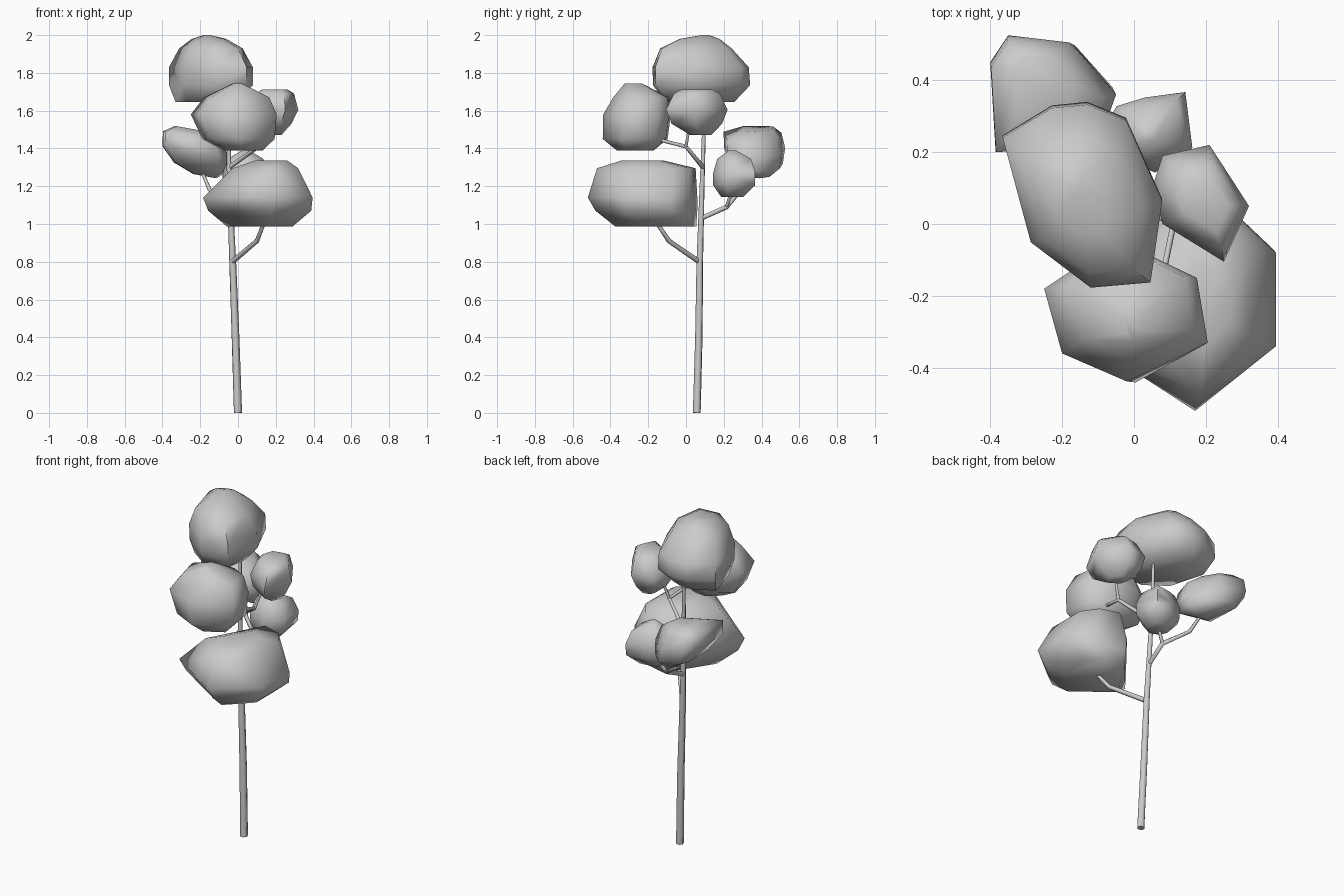
import bpy, bmesh


def smooth(ob, angle):
    bpy.ops.object.select_all(action='DESELECT')
    ob.select_set(True)
    bpy.context.view_layer.objects.active = ob
    bpy.ops.object.shade_smooth_by_angle(angle=angle)


def limb(name, path):
    """Tapered six-sided tube through (x, y, z, radius) points."""
    cu = bpy.data.curves.new(name, 'CURVE')
    cu.dimensions = '3D'
    cu.bevel_depth = 1.15
    cu.bevel_resolution = 1
    cu.use_fill_caps = True
    sp = cu.splines.new('POLY')
    sp.points.add(len(path) - 1)
    for p, (x, y, z, r) in zip(sp.points, path):
        p.co = (x, y, z, 1)
        p.radius = r
    ob = bpy.data.objects.new(name, cu)
    bpy.context.collection.objects.link(ob)
    bpy.ops.object.select_all(action='DESELECT')
    ob.select_set(True)
    bpy.context.view_layer.objects.active = ob
    bpy.ops.object.convert(target='MESH')
    smooth(bpy.context.view_layer.objects.active, 1.1)


def foliage(name, plan, levels, tilt=(0, 0)):
    """Faceted clump: plan outline repeated at (z, scale x, scale y, dx, dy), then hulled."""
    xs, ys = zip(*plan)
    cx, cy = (min(xs) + max(xs)) / 2, (min(ys) + max(ys)) / 2
    bm = bmesh.new()
    for z, sx, sy, dx, dy in levels:
        for x, y in plan:
            u, v = (x - cx) * sx + dx, (y - cy) * sy + dy
            bm.verts.new((cx + u, cy + v, z + u * tilt[0] + v * tilt[1]))
    res = bmesh.ops.convex_hull(bm, input=bm.verts)
    junk = {g for g in res['geom_interior'] + res['geom_unused']
            if isinstance(g, bmesh.types.BMVert)}
    bmesh.ops.delete(bm, geom=list(junk), context='VERTS')
    bmesh.ops.recalc_face_normals(bm, faces=bm.faces)
    me = bpy.data.meshes.new(name)
    bm.to_mesh(me)
    bm.free()
    ob = bpy.data.objects.new(name, me)
    bpy.context.collection.objects.link(ob)
    smooth(ob, 1.2)


# Trunk and branches
limb("trunk", [(0, .057, 0, .019), (-.013, .068, .4, .018), (-.028, .073, .8, .016),
               (-.045, .085, 1.2, .012), (-.052, .095, 1.5, .009), (-.055, .1, 1.72, .007)])
limb("lower_front_branch", [(-.03, .07, .8, .012), (.1, -.09, .91, .011),
                            (.135, -.15, 1.0, .009), (.15, -.2, 1.1, .007)])
limb("back_branch", [(-.04, .08, 1.03, .012), (-.02, .215, 1.09, .012),
                     (-.15, .29, 1.18, .010), (-.2, .35, 1.3, .007)])
limb("back_twig", [(-.02, .215, 1.09, .009), (.03, .24, 1.17, .008), (.04, .25, 1.23, .006)])
limb("upper_branch", [(-.047, .09, 1.3, .011), (.11, 0, 1.41, .009),
                      (.085, -.12, 1.44, .008), (.05, -.2, 1.5, .006)])
limb("upper_twig", [(.11, 0, 1.41, .008), (.13, .01, 1.47, .007), (.15, .03, 1.54, .006)])

# Foliage clumps
foliage("crown_foliage",
        [(-.37, .25), (-.23, .335), (-.13, .345), (-.02, .3), (.083, .07),
         (.05, -.165), (-.12, -.18), (-.29, -.05)],
        [(1.647, .74, .7, -.02, -.01), (1.735, .98, .98, 0, 0), (1.83, .98, .97, 0, -.005),
         (1.93, .74, .72, 0, -.03), (1.98, .4, .4, -.01, -.01), (2.0, .08, .08, -.02, .02)])
foliage("front_foliage",
        [(-.25, -.18), (-.2, -.36), (-.02, -.438), (.205, -.33), (.175, -.15),
         (.05, -.09), (-.1, -.08)],
        [(1.39, .46, .55, .05, -.01), (1.45, .84, .96, .025, -.01), (1.58, 1, 1, 0, 0),
         (1.67, .76, .82, .015, .02), (1.745, .1, .25, .02, -.02)])
foliage("lower_foliage",
        [(-.185, -.29), (.02, -.42), (.17, -.52), (.395, -.34), (.395, -.08),
         (.29, .02), (.1, .06)],
        [(.987, .6, .74, .01, .07), (1.07, .94, .93, .01, .02), (1.14, 1, 1, 0, 0),
         (1.295, .6, .9, .04, .02), (1.335, .3, .4, .07, 0)])
foliage("right_foliage",
        [(.08, .19), (.21, .22), (.32, .05), (.25, -.105), (.08, 0), (.05, .1)],
        [(1.472, .35, .35, 0, .02), (1.53, .8, .82, -.01, 0), (1.605, 1, 1, 0, 0),
         (1.69, .75, .75, .01, 0), (1.713, .5, .5, .01, 0)])
foliage("left_back_foliage",
        [(-.4, .45), (-.35, .525), (-.18, .505), (-.05, .36), (-.1, .22), (-.385, .2)],
        [(1.262, .35, .35, .05, .03), (1.305, .8, .8, .025, .02), (1.38, 1, 1, 0, 0),
         (1.46, .9, .94, -.015, -.01), (1.5, .5, .5, -.02, .02)], tilt=(-.18, 0))
foliage("small_back_foliage",
        [(-.085, .27), (-.05, .33), (.03, .355), (.145, .37), (.165, .21), (.06, .14), (-.05, .18)],
        [(1.142, .5, .5, 0, -.01), (1.205, .95, .97, 0, 0), (1.27, .98, .97, 0, 0),
         (1.345, .75, .78, 0, 0), (1.39, .15, .15, 0, -.01)])
